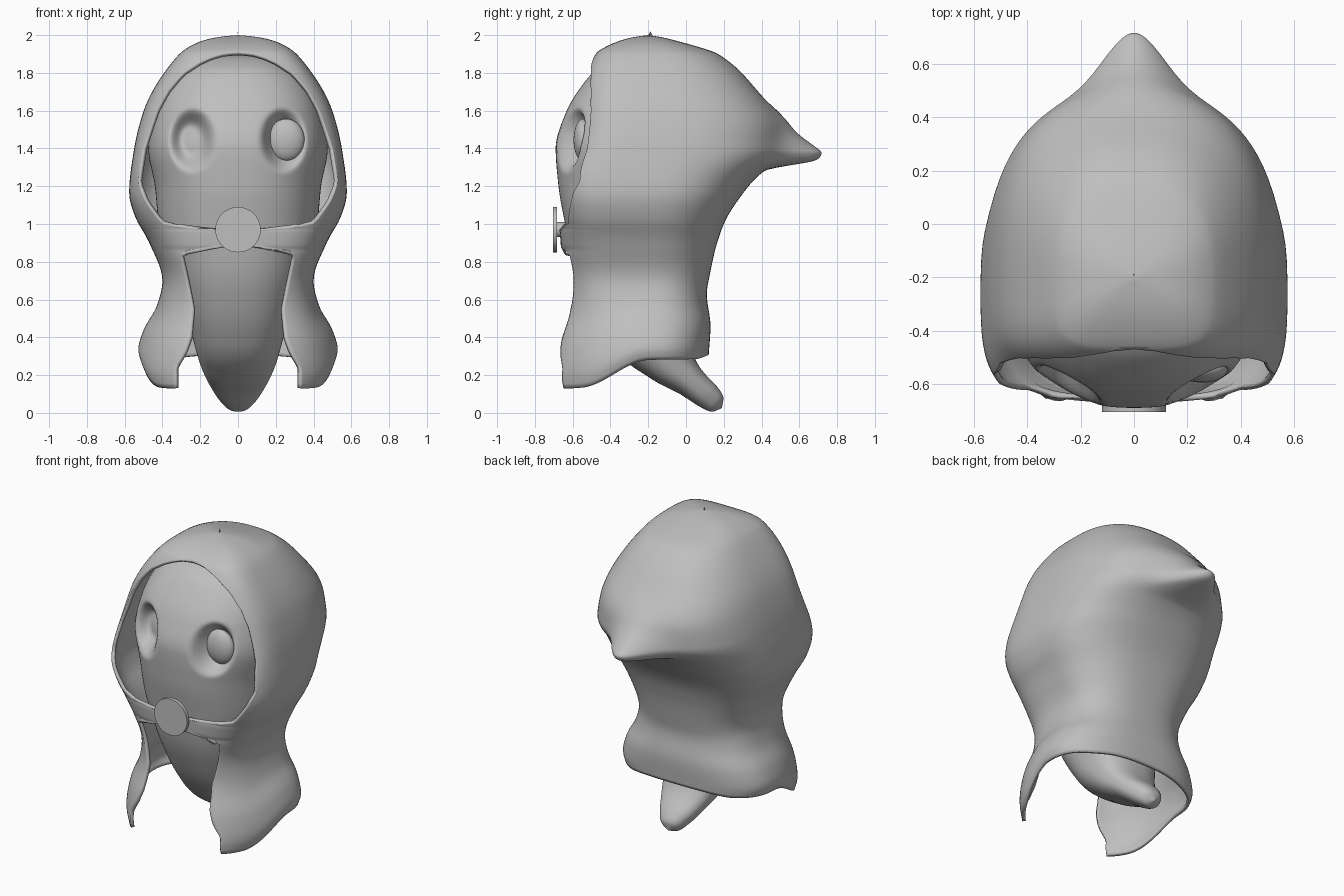
import bpy, bmesh, math
from mathutils import Vector

old = bpy.data.objects.get("Cube")
if old:
    bpy.data.objects.remove(old, do_unlink=True)

gray = bpy.data.materials.new("plain_gray")
gray.use_nodes = True
gray.diffuse_color = (0.52, 0.52, 0.52, 1)
gray.node_tree.nodes["Principled BSDF"].inputs["Base Color"].default_value = gray.diffuse_color


def curve(keys, smooth=True):
    """Return a function through (position, value) keys without overshoot."""
    n = len(keys)
    slope = [(keys[i + 1][1] - keys[i][1]) / (keys[i + 1][0] - keys[i][0]) for i in range(n - 1)]
    tangent = [slope[0]]
    for a, b in zip(slope, slope[1:]):
        tangent.append(2 * a * b / (a + b) if a * b > 0 else 0)
    tangent.append(slope[-1])

    def value(p):
        p = min(max(p, keys[0][0]), keys[-1][0])
        i = 0
        while i < n - 2 and p > keys[i + 1][0]:
            i += 1
        (start, low), (end, high) = keys[i], keys[i + 1]
        span = end - start
        t = (p - start) / span
        if not smooth:
            return low + (high - low) * t
        ease = t * t * (3 - 2 * t)
        return (low + (high - low) * ease + span * tangent[i] * t * (1 - t) ** 2
                - span * tangent[i + 1] * t * t * (1 - t))
    return value


def finish(name, bm, sharp=40):
    bmesh.ops.remove_doubles(bm, verts=bm.verts, dist=0.0005)
    bmesh.ops.recalc_face_normals(bm, faces=bm.faces)
    mesh = bpy.data.meshes.new(name)
    bm.to_mesh(mesh)
    bm.free()
    obj = bpy.data.objects.new(name, mesh)
    bpy.context.collection.objects.link(obj)
    mesh.materials.append(gray)
    bpy.ops.object.select_all(action="DESELECT")
    obj.select_set(True)
    bpy.context.view_layer.objects.active = obj
    bpy.ops.object.shade_smooth_by_angle(angle=math.radians(sharp))
    return obj


def skin(bm, rows, closed):
    """Join rows of points into quads."""
    grid = [[bm.verts.new(p) for p in row] for row in rows]
    for lower, upper in zip(grid, grid[1:]):
        count = len(lower)
        for i in range(count if closed else count - 1):
            j = (i + 1) % count
            bm.faces.new((lower[i], lower[j], upper[j], upper[i]))


def power(v, e):
    return math.copysign(abs(v) ** e, v)


# Hood: half a cloth shell, stacked by height, then mirrored
CENTER = -0.2
width = curve([(.13, .51), (.2, .53), (.35, .5), (.52, .43), (.7, .4), (.9, .47), (1.05, .55),
               (1.16, .577), (1.4, .55), (1.6, .5), (1.7, .455), (1.83, .37), (1.91, .3),
               (1.95, .24), (1.98, .16), (1.995, .07), (2, 0)])
front = curve([(.13, -.78), (.35, -.71), (.6, -.64), (.85, -.66), (.97, -.67), (1.2, -.7),
               (1.5, -.59), (1.8, -.53), (1.91, -.47), (1.96, -.38), (1.99, -.28), (2, CENTER)])
back = curve([(.13, .12), (.35, .13), (.6, .11), (.8, .14), (1, .2), (1.2, .33), (1.4, .5),
              (1.5, .5), (1.75, .34), (1.9, .17), (1.97, -.05), (1.99, -.13), (2, CENTER)])
peak = curve([(1.29, 0), (1.315, .13), (1.34, .23), (1.37, .23), (1.42, .17), (1.5, .07), (1.65, 0)])
square = curve([(.13, 2.05), (.35, 2.5), (.7, 3), (1.15, 4), (1.3, 4)])
hem = curve([(-.6, .13), (-.54, .135), (-.2, .28), (.05, .285), (.13, .31)])
opening = curve([(.13, .33), (.24, .33), (.32, .28), (.4, .25), (.55, .235), (.84, .3), (.86, .27),
                 (.885, 0), (.965, 0), (.975, .28), (1, .4), (1.12, .49), (1.22, .53), (1.4, .5),
                 (1.6, .43), (1.7, .375), (1.8, .29), (1.87, .18), (1.9, .08), (1.91, 0)], False)
levels = sorted({.13 + .025 * i for i in range(72)} | {.86, .872, .885, .965, .97, .975, .985, 1}
                | {1.287 + .0125 * i for i in range(10)} | {1.89, 1.9, 1.91}
                | {1.9 + .1 * math.sin(math.pi * i / 20) for i in range(1, 11)})
COLS = 26
rows = []
for level in levels:
    w, bulge = width(level), 2 / square(level)
    start = math.asin((opening(level) / max(w, .001)) ** (1 / bulge))
    row = []
    for i in range(COLS + 1):
        t = start + (math.pi / 2 - start) * i / COLS
        row.append((w * math.sin(t) ** bulge,
                    CENTER + (front(level) - CENTER) * max(math.cos(t), 0) ** bulge))
    for i in range(1, COLS + 1):
        t = math.pi / 2 * (1 - i / COLS) ** 1.4
        x = w * math.sin(t) ** .8
        row.append((x, CENTER + (back(level) - CENTER) * math.cos(t) ** .8
                    + peak(level) * math.exp(-(x / .15) ** 2)))
    lift = max(0, (.7 - level) / .57)
    rows.append([Vector((x, y, level + (hem(y) - .13) * lift)) for x, y in row])
bm = bmesh.new()
skin(bm, rows, False)
bmesh.ops.mirror(bm, geom=bm.verts[:] + bm.edges[:] + bm.faces[:], axis="X", merge_dist=.001)
bmesh.ops.remove_doubles(bm, verts=bm.verts, dist=.0005)
for _ in range(3):
    bmesh.ops.smooth_vert(bm, verts=[v for v in bm.verts if not v.is_boundary], factor=.5,
                          use_axis_x=True, use_axis_y=True, use_axis_z=True)
hood = finish("hood", bm, 60)
cloth = hood.modifiers.new("cloth_thickness", "SOLIDIFY")
cloth.thickness = .022
cloth.offset = -1

# Body: rings along a spine that bends back into a flat tail
spine = [(-.2, 1.9, 0, 0), (-.2, 1.885, .14, .13), (-.2, 1.83, .28, .26), (-.2, 1.72, .385, .36),
         (-.2, 1.58, .445, .44), (-.2, 1.4, .475, .49), (-.2, 1.2, .44, .475), (-.2, 1, .42, .44),
         (-.2, .8, .36, .4), (-.19, .6, .3, .33), (-.16, .42, .245, .24), (-.08, .27, .2, .14),
         (.03, .16, .15, .085), (.12, .085, .1, .07), (.165, .045, .06, .05), (.19, .025, 0, 0)]
tracks = [curve([(i, p[k]) for i, p in enumerate(spine)]) for k in range(4)]
rear = curve([(.3, 1), (.55, .72), (1.9, .72)])
STEPS, AROUND = 14, 160
SOCKETS = (-.245, .24)
rows = []
for i in range((len(spine) - 1) * STEPS + 1):
    s = i / STEPS
    y, z, rx, ry = (track(s) for track in tracks)
    dy = tracks[0](s + .3) - tracks[0](s - .3)
    dz = tracks[1](s + .3) - tracks[1](s - .3)
    across = Vector((0, dz, -dy)).normalized()
    row = []
    for k in range(AROUND):
        a = math.tau * k / AROUND
        depth = ry * power(math.sin(a), .85) * (rear(z) if math.sin(a) < 0 else 1)
        point = Vector((rx * power(math.cos(a), .85), y, z)) + across * depth
        # Press in the eye sockets
        for cx in SOCKETS:
            r = math.hypot((point.x - cx) / .13, (point.z - 1.445) / .18)
            if r < 1 and point.y < CENTER:
                t = min(1, (1 - r) / .65)
                point.y += .12 * t * t * (3 - 2 * t)
        row.append(point)
    rows.append(row)
bm = bmesh.new()
skin(bm, rows, True)
finish("body", bm, 120)

# Eyeball resting in the left socket
bm = bmesh.new()
bmesh.ops.create_uvsphere(bm, u_segments=32, v_segments=20, radius=1)
bmesh.ops.scale(bm, vec=(.097, .05, .112), verts=bm.verts)
bmesh.ops.translate(bm, vec=(.255, -.545, 1.445), verts=bm.verts)
finish("left_eye", bm)


# Round clasp with a short stem
def disc(name, radius, near, far):
    bm = bmesh.new()
    bmesh.ops.create_cone(bm, cap_ends=True, segments=40, radius1=radius, radius2=radius, depth=far - near)
    for v in bm.verts:
        v.co = Vector((v.co.x, v.co.z + (near + far) / 2, v.co.y + .97))
    finish(name, bm)


disc("clasp", .12, -.705, -.682)
disc("clasp_stem", .04, -.69, -.64)
